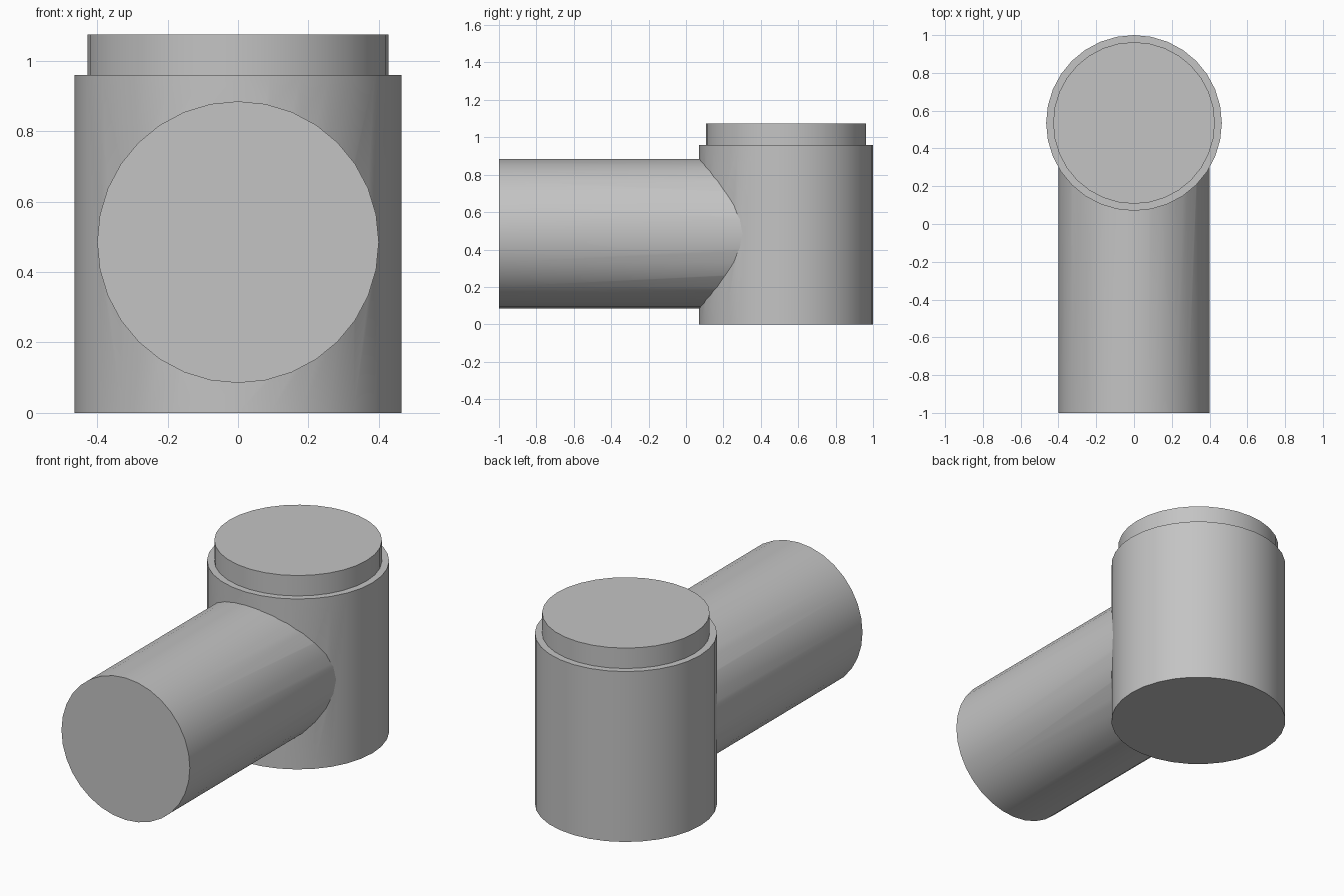
import bpy, math
from mathutils import Matrix, Vector
import bmesh

cube = bpy.data.objects.get("Cube")
if cube:
    bpy.data.objects.remove(cube, do_unlink=True)

SIDES = 32

grey = bpy.data.materials.new("plain grey")
grey.use_nodes = True
colour = (0.55, 0.55, 0.55, 1)
grey.diffuse_color = colour
grey.node_tree.nodes["Principled BSDF"].inputs["Base Color"].default_value = colour


def turned(name, profile, matrix):
    """Closed solid of revolution from (radius, height) pairs."""
    bm = bmesh.new()
    rings = []
    for r, h in profile:
        angles = [2 * math.pi * i / SIDES for i in range(SIDES)]
        rings.append([bm.verts.new((r * math.cos(a), r * math.sin(a), h)) for a in angles])
    for low, high in zip(rings, rings[1:]):
        for i in range(SIDES):
            j = (i + 1) % SIDES
            bm.faces.new((low[i], low[j], high[j], high[i]))
    bm.faces.new(rings[0][::-1])
    bm.faces.new(rings[-1])
    bm.transform(matrix)
    bmesh.ops.recalc_face_normals(bm, faces=bm.faces)
    mesh = bpy.data.meshes.new(name)
    bm.to_mesh(mesh)
    bm.free()
    mesh.materials.append(grey)
    obj = bpy.data.objects.new(name, mesh)
    bpy.context.collection.objects.link(obj)
    return obj


# Upright body with a narrower collar on top
body = turned("pipe_elbow_body",
              [(0.465, 0), (0.465, 0.96), (0.428, 0.96), (0.428, 1.075)],
              Matrix.Translation(Vector((0, 0.535, 0))))

# Horizontal branch running forward from inside the body
branch = turned("branch_pipe", [(0.4, -0.5), (0.4, 1.0)],
                Matrix.Translation(Vector((0, 0, 0.485))) @ Matrix.Rotation(math.pi / 2, 4, "X"))

# Weld the branch to the body as one solid
union = body.modifiers.new("weld", "BOOLEAN")
union.operation = "UNION"
union.solver = "EXACT"
union.object = branch
bpy.ops.object.select_all(action="DESELECT")
body.select_set(True)
bpy.context.view_layer.objects.active = body
bpy.ops.object.modifier_apply(modifier=union.name)
bpy.data.objects.remove(branch, do_unlink=True)
bpy.ops.object.shade_smooth_by_angle(angle=math.radians(25))
